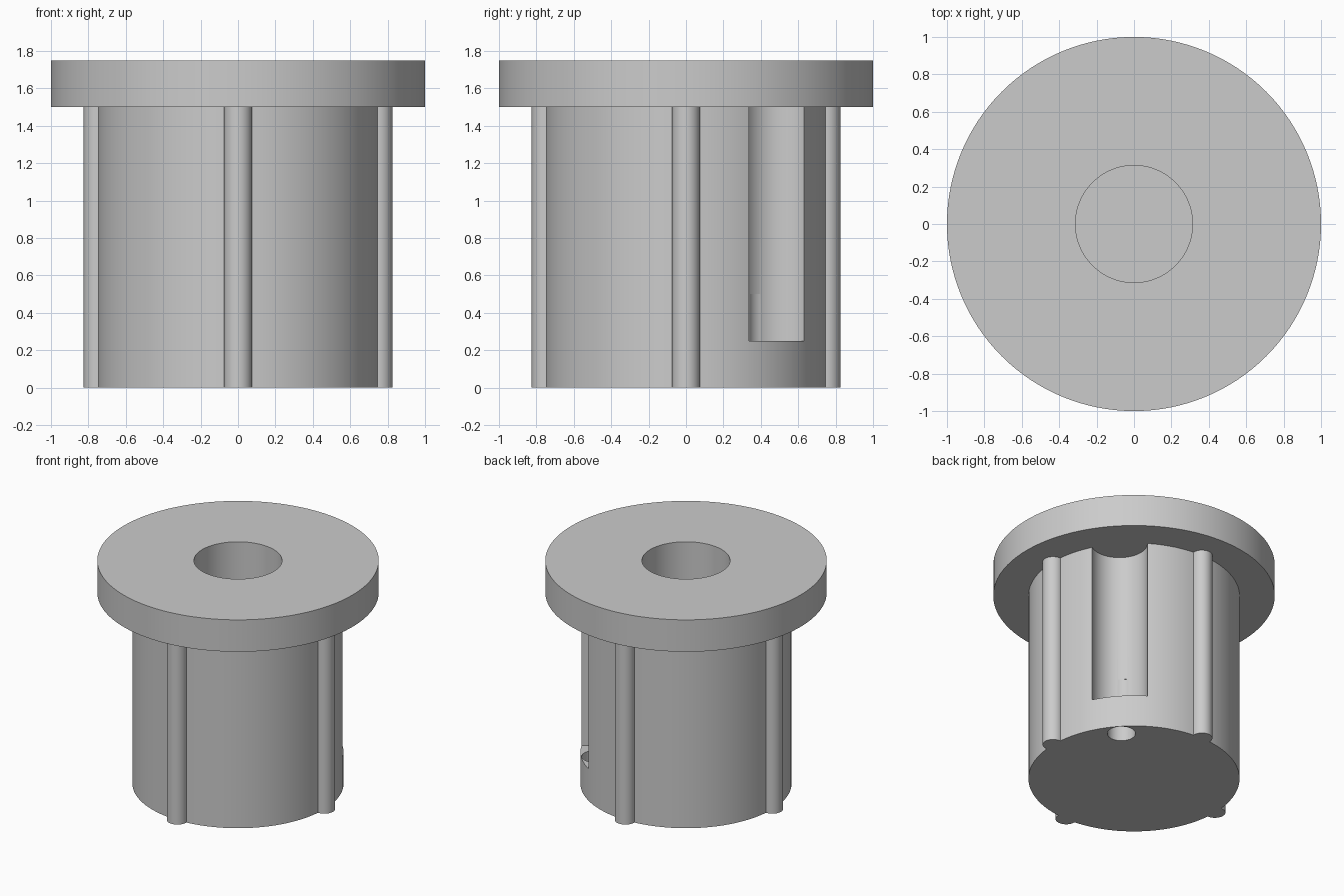
import bpy
from math import cos, sin, pi, radians

cube = bpy.data.objects.get("Cube")
if cube:
    bpy.data.objects.remove(cube, do_unlink=True)

# Material
grey = bpy.data.materials.new("plain grey")
grey.use_nodes = True
colour = (0.6, 0.6, 0.6, 1)
grey.diffuse_color = colour
for node in grey.node_tree.nodes:
    if node.type == "BSDF_PRINCIPLED":
        node.inputs["Base Color"].default_value = colour

# Main dimensions
BODY_R = 0.75
FLANGE_Z = 1.5
TOP_Z = 1.75
LEDGE_Z = 0.25
SLOT_ANGLE = radians(42)


def cylinder(name, radius, z0, z1, distance=0, angle=0, sides=96):
    """Upright cylinder placed at a distance and angle from the axis."""
    place = (distance * cos(angle), distance * sin(angle), (z0 + z1) / 2)
    bpy.ops.mesh.primitive_cylinder_add(vertices=sides, radius=radius,
                                        depth=z1 - z0, location=place)
    obj = bpy.context.object
    obj.name = name
    obj.data.materials.append(grey)
    return obj


def combine(target, tool, operation):
    """Apply a boolean and discard the tool."""
    mod = target.modifiers.new(tool.name, "BOOLEAN")
    mod.object = tool
    mod.operation = operation
    mod.solver = "EXACT"
    bpy.ops.object.select_all(action="DESELECT")
    bpy.context.view_layer.objects.active = target
    target.select_set(True)
    bpy.ops.object.modifier_apply(modifier=mod.name)
    bpy.data.objects.remove(tool, do_unlink=True)


# Body with four round ribs
plug = cylinder("flanged_plug", BODY_R, 0, FLANGE_Z, sides=128)
for i in range(4):
    rib = cylinder("rib", 0.075, 0, FLANGE_Z, BODY_R, i * pi / 2, sides=32)
    combine(plug, rib, "UNION")

# Round side slot standing on a ledge
slot = cylinder("slot_cutter", 0.2, LEDGE_Z, TOP_Z, BODY_R, SLOT_ANGLE)
combine(plug, slot, "DIFFERENCE")

# Small pin hole through the ledge
pin = cylinder("pin_cutter", 0.1, -0.1, 0.5, 0.646, SLOT_ANGLE, sides=48)
combine(plug, pin, "DIFFERENCE")

# Top flange
flange = cylinder("flange", 1, FLANGE_Z, TOP_Z, sides=128)
combine(plug, flange, "UNION")

# Blind central bore
bore = cylinder("bore_cutter", 0.313, LEDGE_Z, TOP_Z + 0.1)
combine(plug, bore, "DIFFERENCE")

# Single colour, smooth curves, sharp edges
plug.data.materials.clear()
plug.data.materials.append(grey)
for face in plug.data.polygons:
    face.material_index = 0
bpy.ops.object.select_all(action="DESELECT")
plug.select_set(True)
bpy.context.view_layer.objects.active = plug
bpy.ops.object.shade_smooth_by_angle(angle=radians(30))
